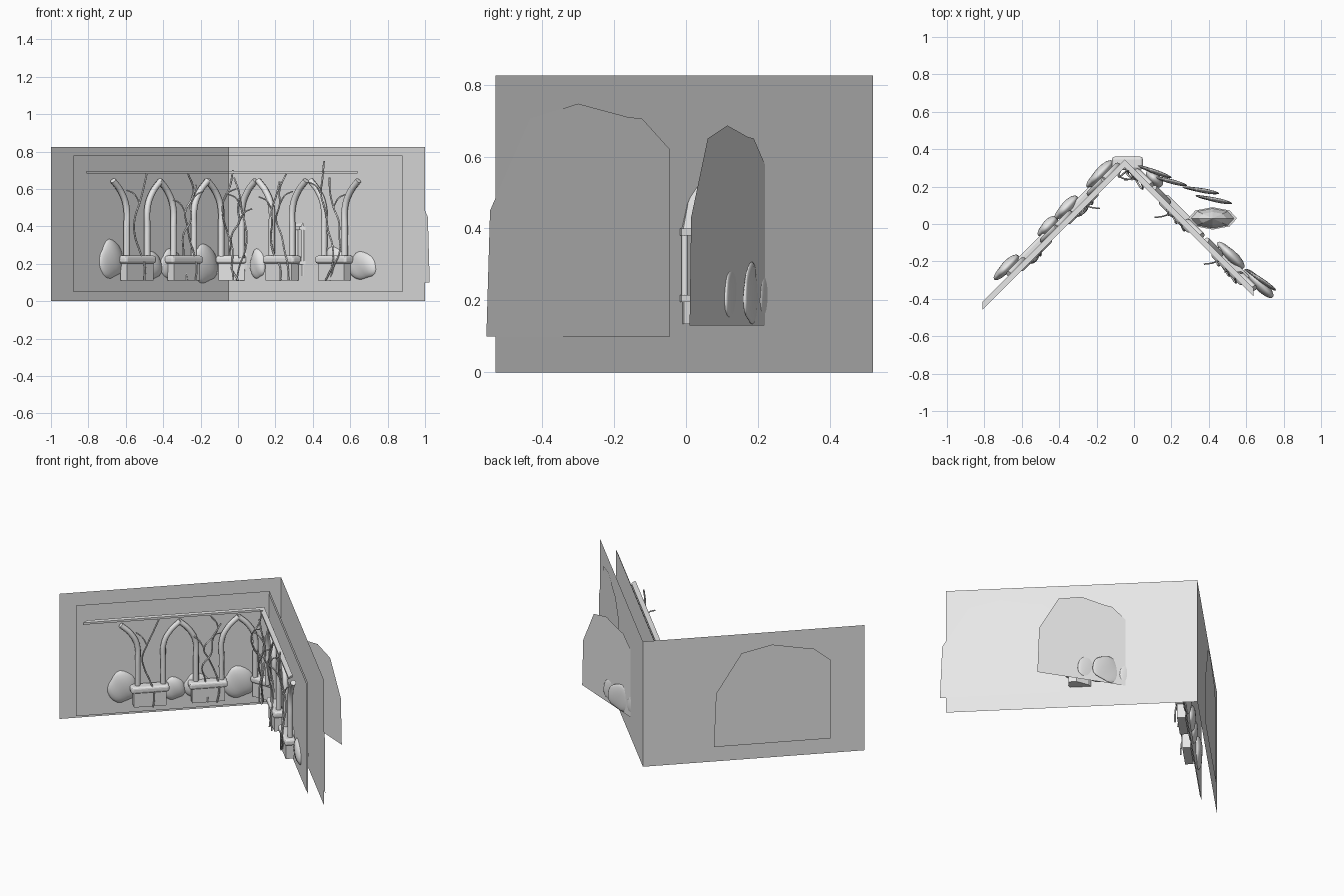
import bpy, bmesh, math, random
from mathutils import Vector

if "Cube" in bpy.data.objects:
    bpy.data.objects.remove(bpy.data.objects["Cube"])
random.seed(4)

grey = bpy.data.materials.new("stone grey")
grey.diffuse_color = (0.8, 0.8, 0.8, 1)
grey.use_nodes = True
grey.node_tree.nodes["Principled BSDF"].inputs["Base Color"].default_value = grey.diffuse_color
CX = -0.05  # corner line of the two walls


def wall_y(x, front=0.0):
    """Depth of the inner panel at x, moved forward by front."""
    return 0.40 - abs(x - CX) - front


def wall_angle(x):
    if abs(x - CX) < 0.03:
        return 0.0
    return math.radians(45 if x < CX else -45)


def finish(bm, name, smooth=False):
    me = bpy.data.meshes.new(name)
    bm.to_mesh(me)
    bm.free()
    ob = bpy.data.objects.new(name, me)
    bpy.context.collection.objects.link(ob)
    me.materials.append(grey)
    for p in me.polygons:
        p.use_smooth = smooth
    return ob


def sheet(name, pts):
    bm = bmesh.new()
    bm.faces.new([bm.verts.new(p) for p in pts])
    return finish(bm, name)


def corner_panel(name, x0, x1, z0, z1, front):
    """Two upright sheets that meet in the corner."""
    bm = bmesh.new()
    low, top = [[bm.verts.new((x, wall_y(x, front), z)) for x in (x0, CX, x1)]
                for z in (z0, z1)]
    for i in range(2):
        bm.faces.new((low[i], low[i + 1], top[i + 1], top[i]))
    return finish(bm, name)


def box(name, loc, size, angle, bevel=0.0):
    bm = bmesh.new()
    bmesh.ops.create_cube(bm, size=1)
    bmesh.ops.scale(bm, vec=size, verts=bm.verts)
    ob = finish(bm, name)
    ob.location = loc
    ob.rotation_euler.z = angle
    if bevel:
        m = ob.modifiers.new("round", 'BEVEL')
        m.width, m.segments = bevel, 3
    return ob


def tube(name, pts, radius, res=2):
    cu = bpy.data.curves.new(name, 'CURVE')
    cu.dimensions = '3D'
    cu.bevel_depth, cu.bevel_resolution = radius, res
    cu.resolution_u = 6
    cu.use_fill_caps = True
    sp = cu.splines.new('BEZIER')
    sp.bezier_points.add(len(pts) - 1)
    for b, p in zip(sp.bezier_points, pts):
        b.co = p
        b.handle_left_type = b.handle_right_type = 'AUTO'
    ob = bpy.data.objects.new(name, cu)
    bpy.context.collection.objects.link(ob)
    cu.materials.append(grey)
    return ob


def blob(name, loc, size, angle):
    bm = bmesh.new()
    bmesh.ops.create_icosphere(bm, subdivisions=3, radius=1)
    for v in bm.verts:
        v.co *= 1 + 0.07 * math.sin(4 * v.co.x + 3 * v.co.z)
    bmesh.ops.scale(bm, vec=size, verts=bm.verts)
    ob = finish(bm, name, True)
    ob.location = loc
    ob.rotation_euler.z = angle


# Walls: outer sheet, inner panel and its slim raised field
corner_panel("outer_wall", -1.0, 1.0, 0.0, 0.825, -0.12)
corner_panel("inner_panel", -0.88, 0.88, 0.05, 0.78, 0.0)
corner_panel("inner_field", -0.865, 0.865, 0.06, 0.77, 0.008)

# Thin ledge following both walls above the arches
bm = bmesh.new()
rows = []
for z in (0.682, 0.695):
    for f in (0.055, 0.098):
        rows.append([bm.verts.new((x, wall_y(x, f), z)) for x in (-0.81, CX, 0.64)])
ring = [rows[0], rows[1], rows[3], rows[2]]
for i in range(2):
    for a, b in zip(ring, ring[1:] + ring[:1]):
        bm.faces.new((a[i], a[i + 1], b[i + 1], b[i]))
for i in (0, 2):
    bm.faces.new([r[i] for r in ring])
bmesh.ops.recalc_face_normals(bm, faces=bm.faces)
finish(bm, "ledge")

# Pillars with a plinth, a rounded cap and two legs bending into pointed arches
for xc in (-0.54, -0.29, -0.035, 0.235, 0.515):
    ang = wall_angle(xc)
    k = 1.0 if ang == 0 else 1.414
    y = wall_y(xc, 0.06)
    box("pillar_plinth", (xc, y, 0.16), (0.14 * k, 0.05, 0.10), ang)
    box("pillar_cap", (xc, y, 0.222), (0.165 * k, 0.07, 0.042), ang, 0.014)
    for s in (-1, 1):
        path = [(0.055, 0.23), (0.055, 0.38), (0.058, 0.51), (0.085, 0.585), (0.128, 0.645)]
        tube("arch_leg", [(xc + s * d, wall_y(xc + s * d, 0.05), z) for d, z in path], 0.017)

# Wavy vines climbing over the pillars
for xc, z1 in ((-0.52, 0.69), (-0.27, 0.68), (-0.25, 0.62), (-0.05, 0.70), (0.02, 0.66),
               (-0.02, 0.55), (0.20, 0.64), (0.24, 0.68), (0.47, 0.75), (0.52, 0.66)):
    n = 8
    ph = random.uniform(0, 6)
    pts = []
    for i in range(n):
        t = i / (n - 1)
        x = xc + 0.03 * math.sin(ph + 6 * t) + random.uniform(-0.012, 0.012)
        pts.append((x, wall_y(x, 0.10 + 0.02 * math.sin(ph + 9 * t)), 0.11 + t * (z1 - 0.11)))
    tube("vine", pts, 0.005, 1)
    a = Vector(pts[5])
    s = random.choice((-1, 1))
    tube("vine_twig", [a, a + Vector((0.03 * s, -0.01, 0.05)),
                       a + Vector((0.07 * s, -0.015, 0.07))], 0.004, 1)

# Flat bushes set into the panel
for x, z, rx, rz in ((-0.68, 0.225, 0.065, 0.105), (-0.46, 0.19, 0.05, 0.075),
                     (-0.36, 0.20, 0.06, 0.08), (-0.18, 0.20, 0.07, 0.105),
                     (0.11, 0.20, 0.04, 0.08), (0.52, 0.2, 0.07, 0.09),
                     (0.67, 0.19, 0.075, 0.075)):
    blob("bush", (x, wall_y(x, 0.0), z), (rx * 1.4, 0.03, rz), wall_angle(x))

# Turned bushes that reach behind the right wall
for x, y, a in ((0.11, 0.28, -20), (0.19, 0.23, -15), (0.43, 0.13, -12),
                (0.36, 0.18, -10), (0.68, -0.30, -35)):
    blob("rear_bush", (x, y, 0.22), (0.10, 0.012, 0.085), math.radians(a))


# Lantern-like column crossing the right wall
def drum(name, z0, z1, r0, r1):
    bm = bmesh.new()
    bmesh.ops.create_cone(bm, cap_ends=True, segments=8, radius1=r0, radius2=r1, depth=z1 - z0)
    ob = finish(bm, name)
    ob.location = (0.42, 0.03, (z0 + z1) / 2)
    ob.scale = (1.0, 0.46, 1.0)


drum("column_foot", 0.135, 0.195, 0.11, 0.11)
drum("column_low_ring", 0.195, 0.215, 0.13, 0.13)
drum("column_high_ring", 0.38, 0.40, 0.13, 0.13)
drum("column_dome", 0.40, 0.47, 0.115, 0.075)
drum("column_tip", 0.47, 0.53, 0.075, 0.0)
for i in range(8):
    a = math.pi * i / 4
    p = (0.42 + 0.105 * math.cos(a), 0.03 + 0.047 * math.sin(a))
    tube("column_post", [(*p, 0.21), (*p, 0.385)], 0.01, 1)

# Big rounded cards behind the walls; profile runs from the straight edge
CARD = ((0, 0.10), (0, 0.62), (0.075, 0.705), (0.115, 0.71), (0.25, 0.747),
        (0.38, 0.705), (0.49, 0.45), (0.50, 0.10))
sheet("left_card", [(-0.86 + u, -0.275 + u, z) for u, z in CARD])
sheet("right_card", [(0.525 + u, -0.045 - u * 1.02, z) for u, z in CARD])
sheet("free_card", [(0.25 + u, 0.22 - 0.42 * u, 0.13 + (z - 0.1) * 0.86) for u, z in CARD])
